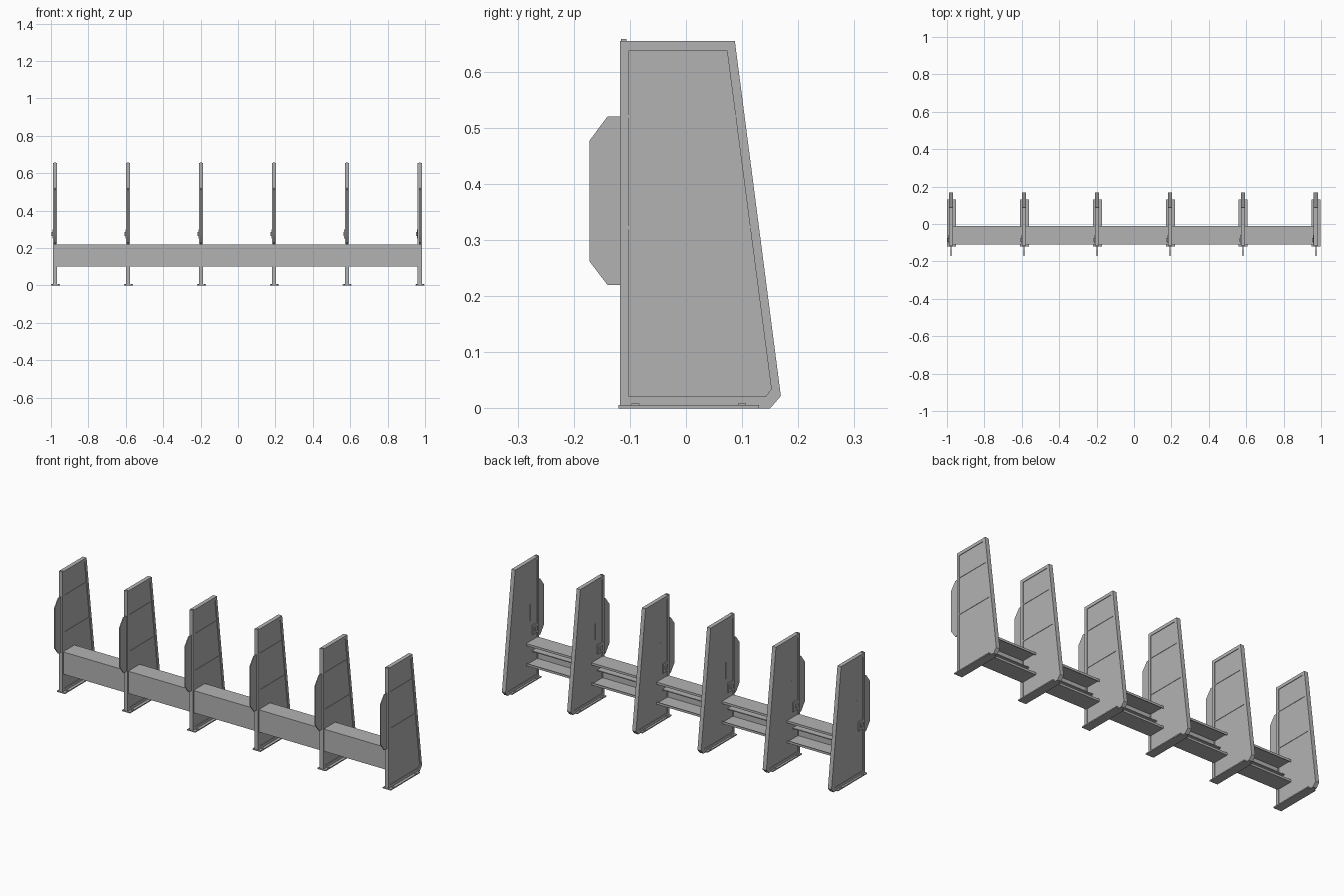
import bpy
import bmesh

cube = bpy.data.objects.get("Cube")
if cube:
    bpy.data.objects.remove(cube, do_unlink=True)

grey = bpy.data.materials.new("plain_grey")
grey.use_nodes = True
grey.diffuse_color = (0.45, 0.45, 0.45, 1)
grey.node_tree.nodes["Principled BSDF"].inputs["Base Color"].default_value = (0.45, 0.45, 0.45, 1)


def finish(name, bm):
    bmesh.ops.recalc_face_normals(bm, faces=bm.faces)
    mesh = bpy.data.meshes.new(name)
    bm.to_mesh(mesh)
    bm.free()
    mesh.materials.append(grey)
    obj = bpy.data.objects.new(name, mesh)
    bpy.context.collection.objects.link(obj)
    return obj


def slab(name, profile, x0, x1):
    """Extrude a (y, z) profile from x0 to x1."""
    bm = bmesh.new()
    face = bm.faces.new([bm.verts.new((x0, y, z)) for y, z in profile])
    new = bmesh.ops.extrude_face_region(bm, geom=[face])["geom"]
    verts = [v for v in new if isinstance(v, bmesh.types.BMVert)]
    bmesh.ops.translate(bm, verts=verts, vec=(x1 - x0, 0, 0))
    return finish(name, bm)


def box(name, x0, x1, y0, y1, z0, z1):
    return slab(name, [(y0, z0), (y1, z0), (y1, z1), (y0, z1)], x0, x1)


def ring(name, outer, inner, x0, x1):
    """Closed frame between two (y, z) outlines with equal point counts."""
    bm = bmesh.new()
    loops = [[bm.verts.new((x, y, z)) for y, z in line]
             for x, line in ((x0, outer), (x1, outer), (x1, inner), (x0, inner))]
    n = len(outer)
    for k in range(4):
        a, b = loops[k], loops[(k + 1) % 4]
        for i in range(n):
            j = (i + 1) % n
            bm.faces.new((a[i], a[j], b[j], b[i]))
    return finish(name, bm)


OUTER = [(-0.118, 0), (0.15, 0), (0.169, 0.022), (0.087, 0.655), (-0.118, 0.655)]
INNER = [(-0.102, 0.021), (0.142, 0.021), (0.152, 0.034), (0.073, 0.638), (-0.102, 0.638)]
FIN = [(-0.118, 0.22), (-0.14, 0.22), (-0.172, 0.262), (-0.172, 0.477), (-0.14, 0.52), (-0.118, 0.52)]
SPACING = 0.39
posts = [-0.978 + SPACING * i for i in range(6)]

for x in posts:
    # Upright frame and recessed infill sheet
    ring("post_frame", OUTER, INNER, x - 0.011, x + 0.011)
    slab("infill_sheet", INNER, x - 0.008, x + 0.008)

    # Raised dividers on the sheet
    for z, y_end in ((0.52, 0.088), (0.322, 0.114)):
        box("divider", x + 0.007, x + 0.010, -0.102, y_end, z - 0.003, z + 0.003)

    # Front fin and top stud
    slab("front_fin", FIN, x - 0.0025, x + 0.0025)
    box("top_stud", x - 0.005, x + 0.005, -0.116, -0.106, 0.655, 0.658)

    # Foot plate with bolts on both sides
    box("foot_plate", x - 0.022, x + 0.028 - 0.002, -0.12, 0.13, 0, 0.006)
    for side in (-1, 1):
        for y in (-0.09, 0.10):
            bx = x + 0.002 + side * 0.017
            box("foot_bolt", bx - 0.004, bx + 0.004, y - 0.007, y + 0.007, 0.006, 0.009)

    # Latch box and narrow cover strip on the other side
    box("latch_box", x - 0.014, x - 0.007, -0.105, -0.06, 0.25, 0.30)
    box("latch_knob", x - 0.019, x - 0.013, -0.095, -0.075, 0.265, 0.285)
    box("cover_strip", x - 0.0095, x - 0.007, -0.05, -0.044, 0.33, 0.42)

# Beam bays: channel open at the back, with lips and a centre rib
CHANNEL = [(-0.11, 0.10), (-0.012, 0.10), (-0.012, 0.112), (-0.016, 0.112), (-0.016, 0.104),
           (-0.106, 0.104), (-0.106, 0.216), (-0.016, 0.216), (-0.016, 0.208),
           (-0.012, 0.208), (-0.012, 0.22), (-0.11, 0.22)]
for a, b in zip(posts, posts[1:]):
    slab("cross_beam", CHANNEL, a + 0.008, b - 0.008)
    box("beam_rib", a + 0.008, b - 0.008, -0.107, -0.06, 0.158, 0.163)
